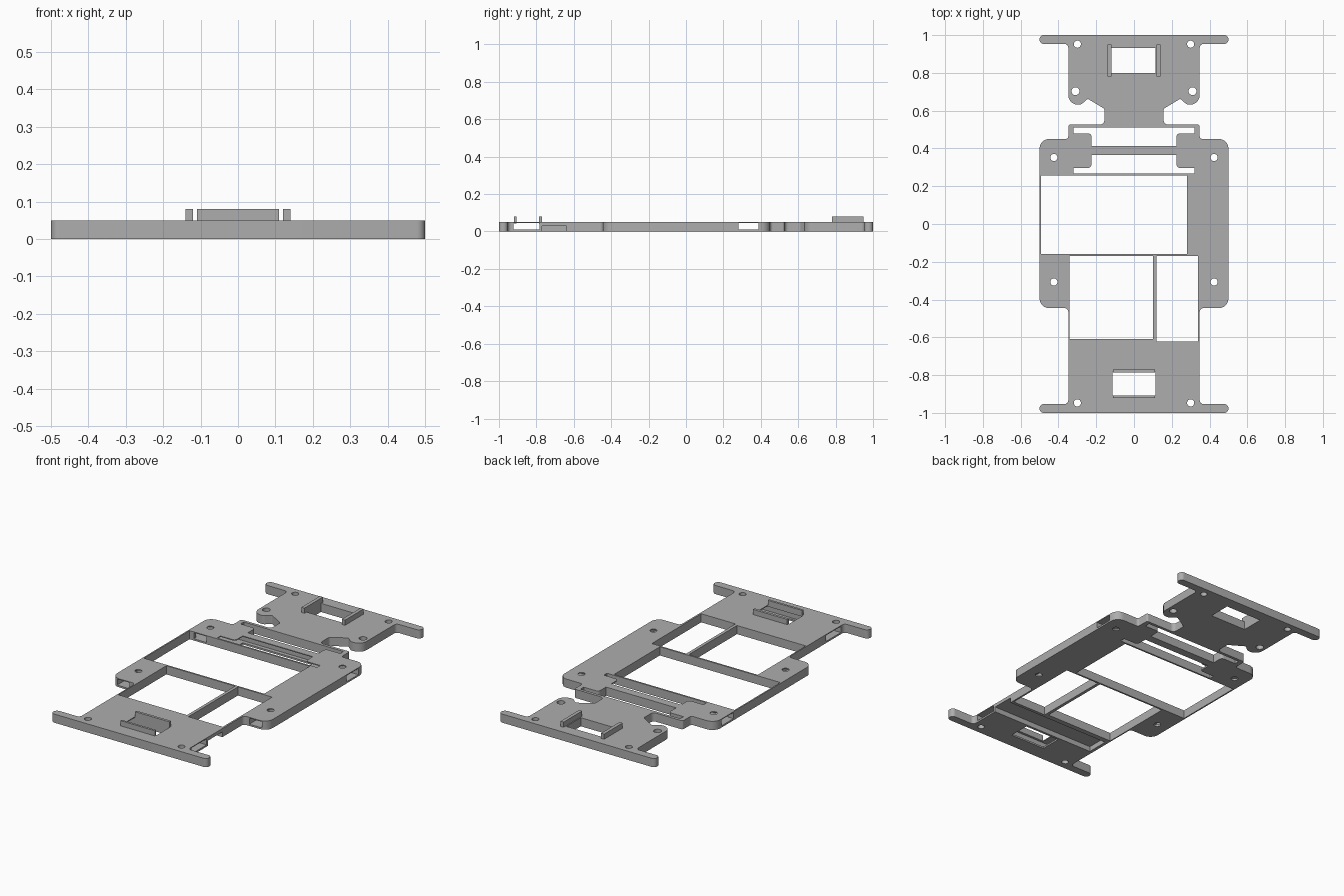
import bpy
import bmesh
import math
from mathutils import Vector

if "Cube" in bpy.data.objects:
    bpy.data.objects.remove(bpy.data.objects["Cube"], do_unlink=True)

THICK = 0.05
SLOT_LOW, SLOT_HIGH = 0.01, 0.045

grey = bpy.data.materials.new("plain_grey")
grey.use_nodes = True
colour = (0.42, 0.42, 0.42, 1)
grey.diffuse_color = colour
grey.node_tree.nodes["Principled BSDF"].inputs["Base Color"].default_value = colour


def fillet(points, steps=6):
    """Round each corner (x, y, radius) of a closed polygon."""
    out = []
    count = len(points)
    for i, (x, y, r) in enumerate(points):
        p = Vector((x, y))
        a = (Vector(points[i - 1][:2]) - p).normalized()
        b = (Vector(points[(i + 1) % count][:2]) - p).normalized()
        if r == 0:
            out.append(p)
            continue
        half = a.angle(b) / 2
        start = p + a * (r / math.tan(half))
        centre = p + (a + b).normalized() * (r / math.sin(half))
        sweep = (math.pi - 2 * half) * (1 if a.cross(b) > 0 else -1)
        spoke = start - centre
        for k in range(steps + 1):
            t = -sweep * k / steps
            c, s = math.cos(t), math.sin(t)
            out.append(centre + Vector((spoke.x * c - spoke.y * s,
                                        spoke.x * s + spoke.y * c)))
    return out


def mirrored(half):
    return half + [(-x, y, r) for x, y, r in reversed(half)]


def prism(name, outline, z0, z1):
    bm = bmesh.new()
    face = bm.faces.new([bm.verts.new((p[0], p[1], z0)) for p in outline])
    grown = bmesh.ops.extrude_face_region(bm, geom=[face])["geom"]
    verts = [g for g in grown if isinstance(g, bmesh.types.BMVert)]
    bmesh.ops.translate(bm, verts=verts, vec=(0, 0, z1 - z0))
    bmesh.ops.recalc_face_normals(bm, faces=bm.faces)
    mesh = bpy.data.meshes.new(name)
    bm.to_mesh(mesh)
    bm.free()
    mesh.materials.append(grey)
    obj = bpy.data.objects.new(name, mesh)
    bpy.context.collection.objects.link(obj)
    return obj


def box(name, x0, x1, y0, y1, z0, z1):
    return prism(name, [(x0, y0), (x1, y0), (x1, y1), (x0, y1)], z0, z1)


# Chassis plate outline, right half from back to front
plate = prism("chassis_plate", fillet(mirrored([
    (0.5, 1, 0.022), (0.5, 0.953, 0.022), (0.348, 0.953, 0.02),
    (0.348, 0.632, 0.05), (0.28, 0.632, 0.03), (0.245, 0.663, 0.01),
    (0.157, 0.61, 0.015), (0.157, 0.527, 0.022), (0.348, 0.527, 0.012),
    (0.348, 0.45, 0.015), (0.5, 0.45, 0.05), (0.5, -0.445, 0.05),
    (0.348, -0.445, 0.02), (0.348, -0.953, 0.02), (0.5, -0.953, 0.022),
    (0.5, -1, 0.022)])), 0, THICK)

cutters = []


def cut(x0, x1, y0, y1, z0=-0.1, z1=0.2):
    cutters.append(box("cutter", x0, x1, y0, y1, z0, z1))


# Large bays and the two bracket windows
cut(-0.492, 0.28, -0.16, 0.258)
cut(-0.341, 0.10, -0.61, -0.17)
cut(0.118, 0.338, -0.622, -0.17)
cut(-0.113, 0.113, -0.908, -0.784)
cut(-0.12, 0.115, 0.80, 0.932)

# Stepped slots either side of the narrow crossbar
for wide, step, narrow in ((0.268, 0.297, 0.365), (0.51, 0.48, 0.412)):
    cutters.append(prism("cutter", fillet(mirrored([
        (0.32, wide, 0), (0.32, step, 0), (0.225, step, 0.018),
        (0.225, narrow, 0)])), -0.1, 0.2))

# Screw holes
for x, y, r in ((0.30, 0.952, 0.019), (0.31, 0.703, 0.021), (0.424, 0.352, 0.019),
                (0.424, -0.307, 0.019), (0.30, -0.947, 0.019)):
    for side in (-1, 1):
        ring = [(side * x + r * math.cos(a), y + r * math.sin(a))
                for a in (math.tau * k / 24 for k in range(24))]
        cutters.append(prism("cutter", ring, -0.1, 0.2))

# Sideways slots, nut pockets and the underside recess
cut(-0.6, 0.6, 0.28, 0.388, SLOT_LOW, SLOT_HIGH)
cut(-0.4, 0.4, -0.922, -0.784, SLOT_LOW, SLOT_HIGH)
for side in (-1, 1):
    cut(side * 0.424 - 0.04, side * 0.424 + 0.04, -0.5, -0.265, SLOT_LOW, SLOT_HIGH)
cut(-0.464, -0.384, 0.22, 0.3, SLOT_LOW, SLOT_HIGH)
cut(-0.33, 0.4, -0.77, -0.64, -0.1, 0.03)

for cutter in cutters:
    cutter.hide_render = True
    mod = plate.modifiers.new("cut", 'BOOLEAN')
    mod.operation = 'DIFFERENCE'
    mod.solver = 'EXACT'
    mod.object = cutter
bpy.context.view_layer.update()
graph = bpy.context.evaluated_depsgraph_get()
finished = bpy.data.meshes.new_from_object(plate.evaluated_get(graph))
plate.modifiers.clear()
plate.data = finished
for cutter in cutters:
    bpy.data.objects.remove(cutter, do_unlink=True)

# Upright bracket walls around the windows
box("front_bracket_outer", -0.11, 0.11, -0.92, -0.907, 0.044, 0.08)
box("front_bracket_inner", -0.11, 0.11, -0.785, -0.77, 0.044, 0.08)
box("back_bracket_right", -0.14, -0.12, 0.78, 0.95, 0.04, 0.08)
box("back_bracket_left", 0.12, 0.14, 0.78, 0.95, 0.04, 0.08)

# Smooth the rounded corners only
bpy.ops.object.select_all(action='DESELECT')
plate.select_set(True)
bpy.context.view_layer.objects.active = plate
bpy.ops.object.shade_smooth_by_angle(angle=math.radians(30))
